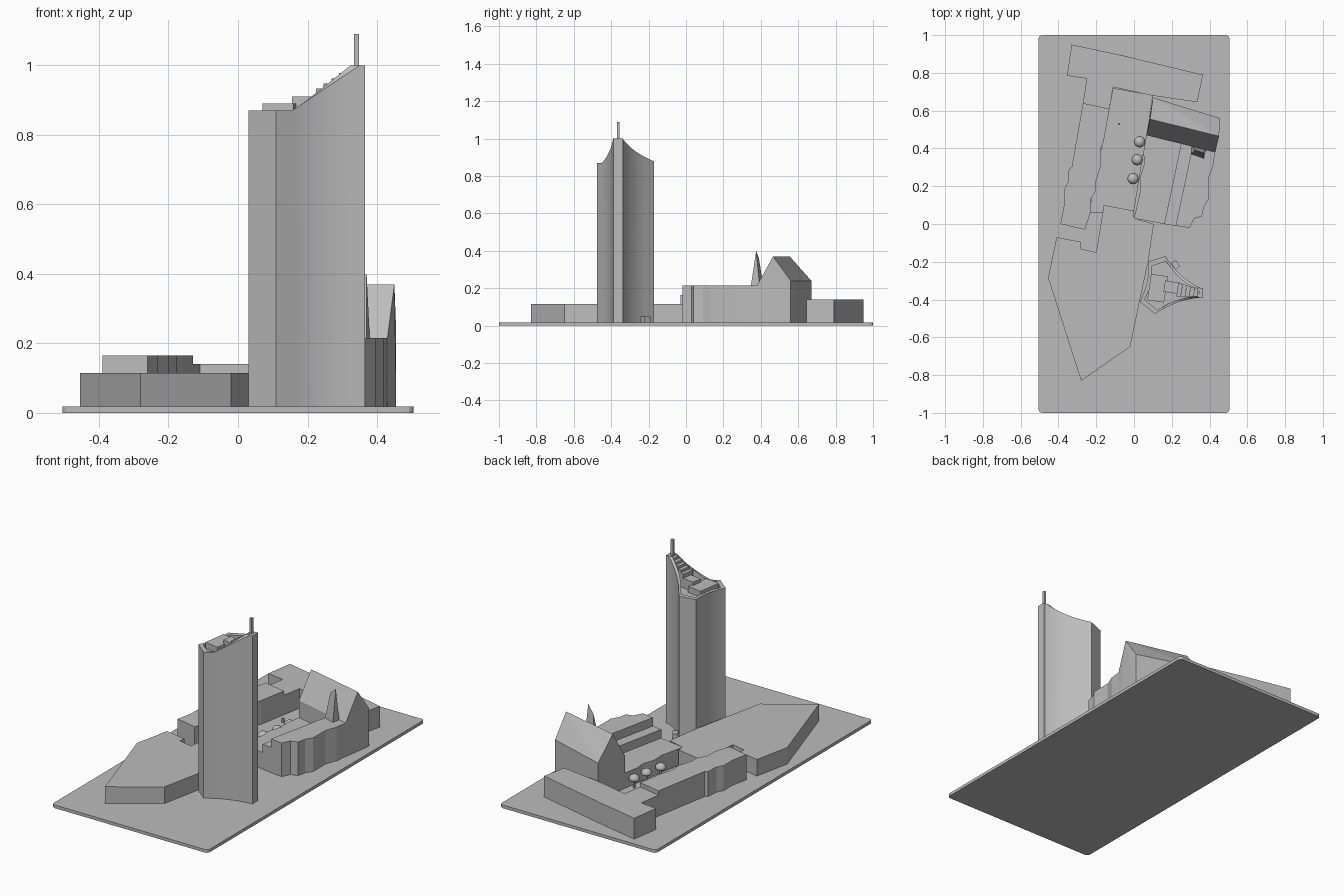
import bpy, bmesh, math
from mathutils import Vector

if "Cube" in bpy.data.objects:
    bpy.data.objects.remove(bpy.data.objects["Cube"])

grey = bpy.data.materials.new("stone grey")
grey.use_nodes = True
grey.diffuse_color = (0.5, 0.5, 0.5, 1)
grey.node_tree.nodes["Principled BSDF"].inputs["Base Color"].default_value = (0.5, 0.5, 0.5, 1)

GROUND = 0.018


def finish(name, bm):
    bmesh.ops.recalc_face_normals(bm, faces=bm.faces)
    mesh = bpy.data.meshes.new(name)
    bm.to_mesh(mesh)
    bm.free()
    mesh.materials.append(grey)
    obj = bpy.data.objects.new(name, mesh)
    bpy.context.collection.objects.link(obj)
    return obj


def prism(name, outline, top, bottom=GROUND):
    bm = bmesh.new()
    face = bm.faces.new([bm.verts.new((x, y, bottom)) for x, y in outline])
    ext = bmesh.ops.extrude_face_region(bm, geom=[face])
    for v in ext["geom"]:
        if isinstance(v, bmesh.types.BMVert):
            v.co.z = top
    return finish(name, bm)


def hull(name, points):
    bm = bmesh.new()
    for p in points:
        bm.verts.new(p)
    bmesh.ops.convex_hull(bm, input=bm.verts)
    bmesh.ops.dissolve_limit(bm, angle_limit=0.02, verts=bm.verts, edges=bm.edges)
    return finish(name, bm)


def block(name, centre, size, top, bottom, turn=0):
    c, s = math.cos(turn), math.sin(turn)
    pts = []
    for i, j in ((-1, -1), (1, -1), (1, 1), (-1, 1)):
        u, v = i * size[0] / 2, j * size[1] / 2
        pts.append((centre[0] + u * c - v * s, centre[1] + u * s + v * c))
    return prism(name, pts, top, bottom)


# Base plate with rounded corners
corners = []
for k, (sx, sy) in enumerate(((1, 1), (-1, 1), (-1, -1), (1, -1))):
    for i in range(5):
        a = math.pi / 2 * (k + i / 4)
        corners.append((sx * 0.485 + 0.02 * math.cos(a), sy * 0.98 + 0.02 * math.sin(a)))
prism("base_plate", corners, GROUND, 0)

# Low hall at the front
prism("front_hall", [(-.41, -.07), (-.28, -.095), (-.285, -.13), (-.2, -.15), (-.16, .1),
                     (0, .07), (0, .03), (.105, 0), (.075, -.2), (.03, -.41),
                     (-.02, -.65), (-.28, -.83), (-.455, -.285)], 0.115)

# West wing with a stepped courtyard side
prism("west_wing", [(-.39, 0), (-.26, -.03), (-.23, .06), (-.23, .13), (-.2, .18), (-.2, .23),
                    (-.175, .31), (-.175, .4), (-.16, .44), (-.13, .61), (-.27, .64),
                    (-.33, .3), (-.345, .29), (-.35, .22), (-.37, .18), (-.37, .1)], 0.165)

# North building with a link to the west wing
prism("north_building", [(-.33, .95), (-.05, .89), (.365, .79), (.335, .645), (.095, .68),
                         (-.11, .725), (-.13, .61), (-.27, .64), (-.25, .77), (-.355, .785)], 0.14)

# Courtyard
prism("courtyard", [(-.24, .06), (-.16, .06), (-.16, .1), (0, .07), (.1, .68),
                    (-.11, .72), (-.13, .61)], 0.026)

# East building in three terraces
prism("east_low_terrace", [(0, .03), (.16, 0), (.25, .43), (.065, .47), (.05, .38),
                           (.055, .32), (.03, .24), (.035, .18)], 0.115)
prism("east_middle_terrace", [(.16, 0), (.22, -.01), (.31, .41), (.25, .43)], 0.165)
prism("east_main_block", [(.22, -.01), (.295, -.02), (.32, .03), (.36, .04), (.37, .09),
                          (.395, .13), (.395, .245), (.42, .31), (.43, .39), (.31, .41)], 0.215)

# Gabled hall and its spire
gable = []
for ridge, north, south in (((.085, .555), (.1, .67), (.065, .47)),
                            ((.45, .465), (.455, .56), (.43, .38))):
    gable += [(*ridge, .37), (*north, .24), (*south, .215), (*north, GROUND), (*south, GROUND)]
hull("gabled_hall", gable)
hull("gable_spire", [(.3, .37, .2), (.305, .415, .2), (.37, .345, .2), (.38, .395, .2),
                     (.325, .39, .36), (.37, .375, .4)])

# Tower: concave three-cornered shaft with a sloping parapet
anchors = [(.03, -.41), (.11, -.475), (.155, -.45), (.35, -.39), (.365, -.388), (.365, -.338),
           (.35, -.338), (.2, -.217), (.165, -.17), (.075, -.2)]
bends = {2: Vector((.24, -.4)), 6: Vector((.265, -.3)), 9: Vector((.085, -.31))}
outline = []
for i, a in enumerate(anchors):
    outline.append(Vector(a))
    if i in bends:
        b, p, m = Vector(anchors[(i + 1) % len(anchors)]), Vector(a), bends[i]
        for k in range(1, 8):
            t = k / 8
            outline.append(p * (1 - t) ** 2 + m * 2 * t * (1 - t) + b * t * t)


def parapet(x):
    return 0.87 + 0.13 * max(0, min(1, (x - 0.155) / 0.195))


bm = bmesh.new()
middle = Vector((.19, -.345))
rings = []
for shrink, height in ((1, lambda x: GROUND), (1, parapet), (.84, parapet), (.84, lambda x: .855)):
    ring = []
    for p in outline:
        q = middle + (p - middle) * shrink
        ring.append(bm.verts.new((q.x, q.y, height(p.x))))
    rings.append(ring)
for low, high in zip(rings, rings[1:]):
    for i in range(len(outline)):
        j = (i + 1) % len(outline)
        bm.faces.new((low[i], low[j], high[j], high[i]))
bm.faces.new(rings[0])
bm.faces.new(rings[-1])
tower = finish("tower", bm)
bpy.context.view_layer.objects.active = tower
tower.select_set(True)
bpy.ops.object.shade_smooth_by_angle(angle=math.radians(15))

# Tower roof: plant rooms, rising steps, mast
block("roof_plinth", (.125, -.34), (.09, .14), .89, .85, -.15)
block("roof_room", (.2, -.335), (.08, .06), .91, .85, -.15)
for i in range(5):
    x = .24 + i * .022
    block(f"roof_step_{i + 1}", (x, -.35 - i * .003), (.022, .07 - i * .006), parapet(x + .01), .85, -.15)
block("mast", (.341, -.363), (.014, .014), 1.09, .85)
block("tower_annex", (.22, -.215), (.03, .04), .05, GROUND, .6)

# Courtyard trees and lamp
for i, (x, y) in enumerate(((.03, .435), (.017, .34), (-.005, .24))):
    block(f"tree_trunk_{i + 1}", (x, y), (.01, .01), .075, .02)
    bm = bmesh.new()
    bmesh.ops.create_uvsphere(bm, u_segments=16, v_segments=8, radius=.03)
    for v in bm.verts:
        v.co = Vector((x + v.co.x, y + v.co.y, .078 + v.co.z * (.9 if v.co.z > 0 else .4)))
    crown = finish(f"tree_crown_{i + 1}", bm)
    crown.data.shade_smooth()
block("lamp", (-.08, .53), (.01, .01), .05, .02)
